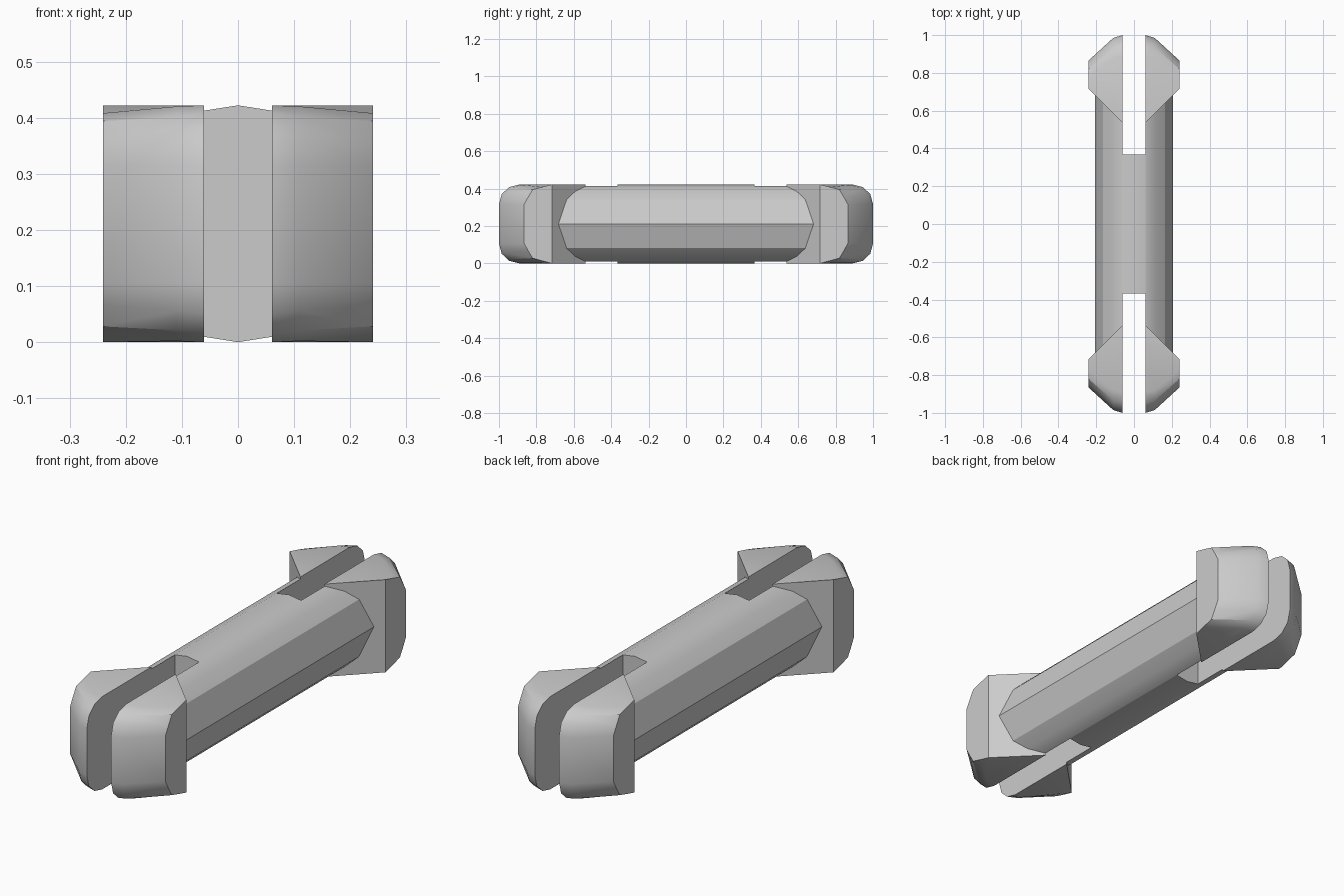
import bpy, bmesh, math

if "Cube" in bpy.data.objects:
    bpy.data.objects.remove(bpy.data.objects["Cube"], do_unlink=True)

R = 0.211      # shaft radius and half height
GAP = 0.061    # half width of the end slots

grey = bpy.data.materials.new("light grey plastic")
grey.use_nodes = True
colour = (0.6, 0.6, 0.6, 1)
grey.diffuse_color = colour
grey.node_tree.nodes["Principled BSDF"].inputs["Base Color"].default_value = colour


def finish(name, bm):
    bmesh.ops.recalc_face_normals(bm, faces=bm.faces)
    mesh = bpy.data.meshes.new(name)
    bm.to_mesh(mesh)
    bm.free()
    mesh.materials.append(grey)
    ob = bpy.data.objects.new(name, mesh)
    bpy.context.collection.objects.link(ob)
    return ob


def smooth(ob, degrees):
    bpy.ops.object.select_all(action="DESELECT")
    ob.select_set(True)
    bpy.context.view_layer.objects.active = ob
    bpy.ops.object.shade_smooth_by_angle(angle=math.radians(degrees))


def bridge(bm, a, b):
    for i in range(len(a)):
        j = (i + 1) % len(a)
        bm.faces.new((a[i], a[j], b[j], b[i]))


# Shaft: faceted sides, rounded top and bottom, ends mitred against the barbs
quarter = [0, 38, 55, 72.5]
angles = [t for t in quarter] + [90] + [180 - t for t in reversed(quarter)]
angles += [a + 180 for a in angles[1:-1]]
bm = bmesh.new()
rings = []
for sy in (-1, 1):
    ring = []
    for a in angles:
        x = 0.207 * math.cos(math.radians(a))
        z = R + R * math.sin(math.radians(a))
        ring.append(bm.verts.new((x, sy * (0.479 + abs(x)), z)))
    rings.append(ring)
    top, bottom = 4, 12
    bm.faces.new(ring[top:bottom + 1])
    bm.faces.new(ring[bottom:] + ring[:top + 1])
bridge(bm, *rings)
shaft = finish("shaft", bm)

# Slots splitting each end into two arms
for sy, side in ((-1, "front"), (1, "back")):
    bm = bmesh.new()
    bmesh.ops.create_cube(bm, size=1)
    bmesh.ops.scale(bm, vec=(2 * GAP, 0.8, 1), verts=bm.verts)
    bmesh.ops.translate(bm, vec=(0, sy * 0.767, R), verts=bm.verts)
    cutter = finish(side + "_slot_cutter", bm)
    cutter.hide_render = True
    mod = shaft.modifiers.new("slot", "BOOLEAN")
    mod.operation = "DIFFERENCE"
    mod.solver = "EXACT"
    mod.object = cutter
    bpy.context.view_layer.objects.active = shaft
    bpy.ops.object.modifier_apply(modifier=mod.name)
    bpy.data.objects.remove(cutter, do_unlink=True)
smooth(shaft, 25)

# Barb sections from the slot outwards: x, then upper profile as (y, height above middle)
sections = [
    (GAP, [(0.536, R), (0.89, R), (0.945, 0.197), (0.985, 0.16), (1.0, 0.105)]),
    (0.11, [(0.585, R), (0.88, 0.209), (0.935, 0.19), (0.97, 0.155), (0.985, 0.105)]),
    (0.241, [(0.716, R), (0.77, 0.197), (0.82, 0.183), (0.843, 0.145), (0.865, 0.105)]),
]


def barb(name, sx, sy):
    bm = bmesh.new()
    loops = []
    for x, upper in sections:
        outline = upper + [(y, -h) for y, h in reversed(upper)]
        loops.append([bm.verts.new((sx * x, sy * y, R + h)) for y, h in outline])
    for a, b in zip(loops, loops[1:]):
        bridge(bm, a, b)
    bm.faces.new(loops[0])
    bm.faces.new(loops[-1])
    smooth(finish(name, bm), 35)


for sy, end in ((-1, "front"), (1, "back")):
    for sx, side in ((-1, "right"), (1, "left")):
        barb(f"{end}_{side}_barb", sx, sy)
